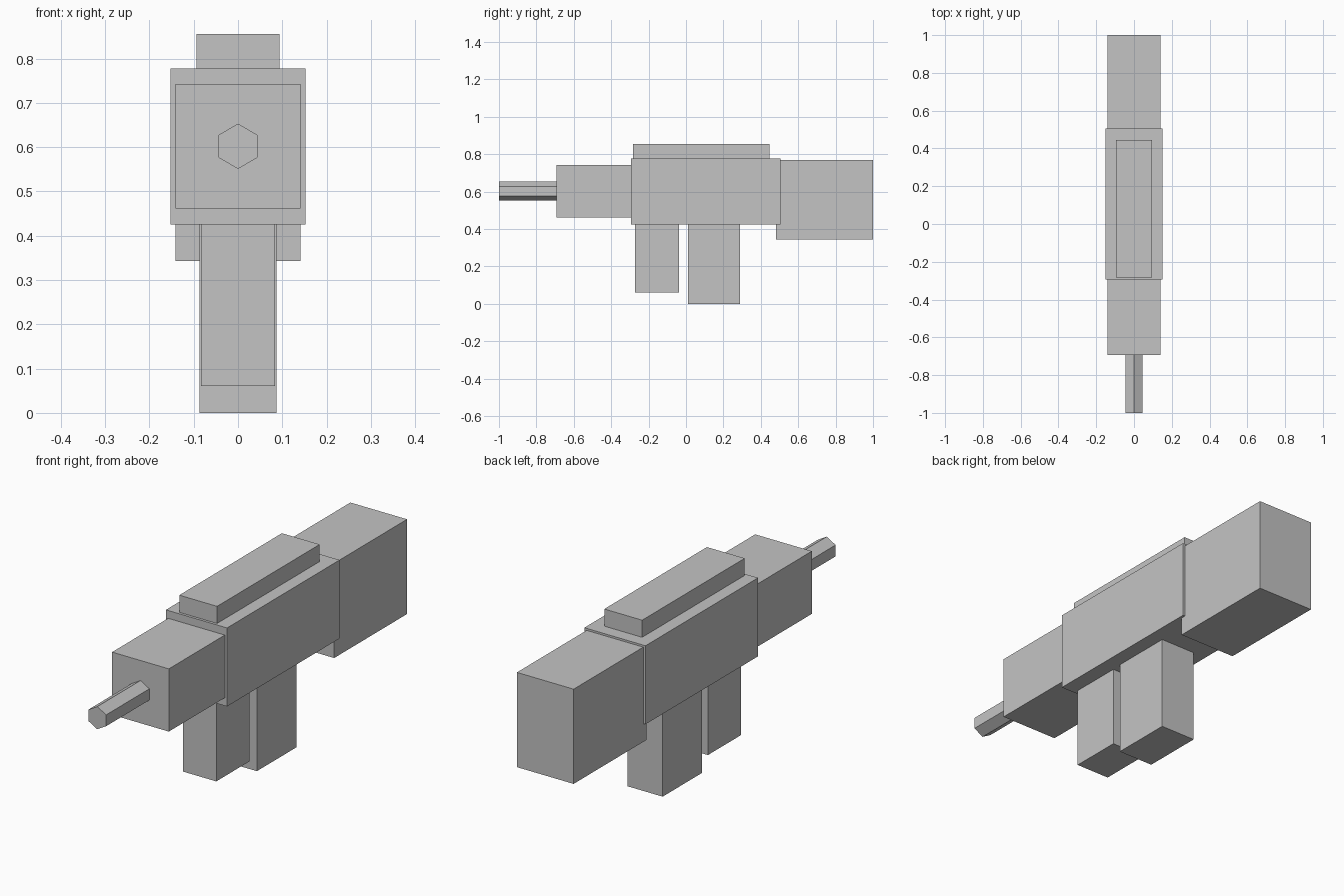
import bpy
import math

cube = bpy.data.objects.get("Cube")
if cube:
    bpy.data.objects.remove(cube, do_unlink=True)

# Single plain grey
GREY = (0.55, 0.55, 0.55, 1)
grey = bpy.data.materials.new("plain_grey")
grey.use_nodes = True
grey.diffuse_color = GREY
grey.node_tree.nodes["Principled BSDF"].inputs["Base Color"].default_value = GREY


def finish(name):
    obj = bpy.context.object
    obj.name = obj.data.name = name
    bpy.ops.object.transform_apply(location=False, rotation=True, scale=True)
    obj.data.materials.append(grey)
    return obj


def box(name, half_width, y0, y1, z0, z1):
    """Box centred on x, spanning the given y and z ranges."""
    bpy.ops.mesh.primitive_cube_add(size=1, location=(0, (y0 + y1) / 2, (z0 + z1) / 2))
    bpy.context.object.scale = (2 * half_width, y1 - y0, z1 - z0)
    return finish(name)


# Main body and the blocks in line with it
box("receiver", 0.152, -0.295, 0.505, 0.425, 0.778)
box("handguard", 0.141, -0.693, -0.285, 0.461, 0.743)
box("stock", 0.141, 0.482, 1.0, 0.343, 0.769)
box("top_rail", 0.094, -0.283, 0.446, 0.770, 0.855)

# Blocks hanging below
box("magazine", 0.083, -0.273, -0.037, 0.061, 0.435)
box("grip", 0.087, 0.01, 0.29, 0.0, 0.435)

# Six-sided barrel, with corners at top and bottom
y0, y1 = -1.0, -0.68
bpy.ops.mesh.primitive_cylinder_add(
    vertices=6, radius=0.051, depth=y1 - y0,
    location=(0, (y0 + y1) / 2, 0.602), rotation=(math.pi / 2, 0, 0))
finish("barrel")
